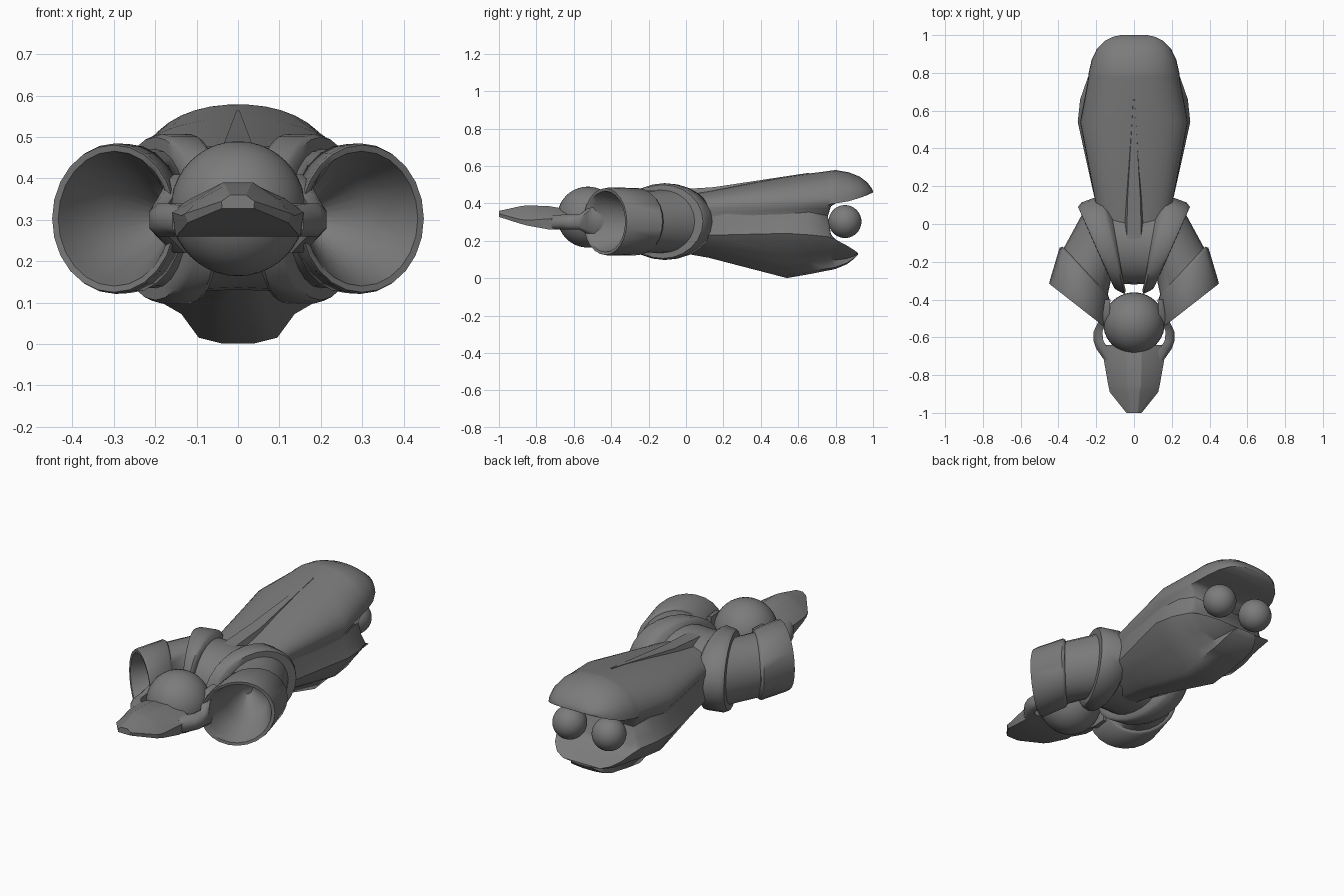
import bpy, bmesh
from math import sin, cos, pi, radians

grey = bpy.data.materials.new("dark_grey")
grey.diffuse_color = (0.2, 0.2, 0.2, 1)


def smooth(ob, angle=30):
    bpy.ops.object.select_all(action='DESELECT')
    ob.select_set(True)
    bpy.context.view_layer.objects.active = ob
    bpy.ops.object.shade_smooth_by_angle(angle=radians(angle))
    ob.data.materials.append(grey)


def loft(name, rings, angle=30, cap_start=True, cap_end=True):
    """Skin a list of equal-length point rings."""
    bm = bmesh.new()
    vs = [[bm.verts.new(p) for p in r] for r in rings]
    n = len(vs[0])
    for a, b in zip(vs, vs[1:]):
        for i in range(n):
            j = (i + 1) % n
            bm.faces.new((a[i], a[j], b[j], b[i]))
    if cap_start:
        bm.faces.new(vs[0])
    if cap_end:
        bm.faces.new(vs[-1])
    bmesh.ops.recalc_face_normals(bm, faces=bm.faces)
    me = bpy.data.meshes.new(name)
    bm.to_mesh(me)
    bm.free()
    ob = bpy.data.objects.new(name, me)
    bpy.context.collection.objects.link(ob)
    smooth(ob, angle)
    return ob


def ball(name, loc, r):
    bpy.ops.mesh.primitive_uv_sphere_add(segments=40, ring_count=20, radius=r, location=loc)
    bpy.context.object.name = name
    smooth(bpy.context.object)


def mirrored(half):
    """Half profile running from the right side to the left, mirrored in x."""
    return half + [(-x, y, z) for x, y, z in reversed(half)]


# Cockpit ball and the two rear balls
ball("cockpit_ball", (0, -0.525, 0.327), 0.163)
for s in (-1, 1):
    ball("rear_ball", (s * 0.121, 0.85, 0.303), 0.088)


# Bent intake ducts: (x, y, turn, radius across, radius in z)
def hoop(s, x, y, deg, rh, rv, n=24):
    a = radians(deg)
    return [(s * (x + cos(a) * rh * cos(t)), y + sin(a) * rh * cos(t), 0.303 + rv * sin(t))
            for t in (2 * pi * i / n for i in range(n))]


duct = [
    (0.00, -0.11, 90, 0.21, 0.172), (0.09, -0.11, 80, 0.21, 0.175),
    (0.10, -0.11, 77, 0.25, 0.195), (0.115, -0.11, 76, 0.268, 0.205),
    (0.185, -0.118, 68, 0.25, 0.205), (0.20, -0.125, 66, 0.236, 0.197),
    (0.20, -0.127, 66, 0.19, 0.168), (0.255, -0.25, 47, 0.17, 0.165),
    (0.257, -0.252, 47, 0.18, 0.172), (0.262, -0.262, 46, 0.19, 0.180),
    (0.296, -0.415, 39, 0.191, 0.182), (0.301, -0.432, 38, 0.188, 0.178),
    (0.299, -0.431, 38, 0.172, 0.163), (0.29, -0.405, 39, 0.163, 0.155),
    (0.24, -0.26, 45, 0.11, 0.11), (0.17, -0.16, 60, 0.03, 0.03),
]
for s in (-1, 1):
    loft("intake_duct", [hoop(s, *d) for d in duct], 50, cap_start=False)


# Upper hood: (y, half width, arch base, arch top, floor, waist inset)
def arch(y, w, base, top, floor, inset):
    pts = [(w * inset, y, floor), (w * (inset + 1) / 2, y, base + (floor - base) * 0.3)]
    for i in range(10):
        t = pi / 2 * i / 9.5
        pts.append((w * cos(t) ** 0.92, y, base + (top - base) * sin(t) ** 0.92))
    return mirrored(pts)


hood = [
    (-0.05, 0.17, 0.36, 0.44, 0.29, 0.97), (0.12, 0.205, 0.375, 0.465, 0.30, 0.97),
    (0.54, 0.285, 0.385, 0.545, 0.32, 0.9), (0.755, 0.245, 0.395, 0.573, 0.32, 0.85),
    (0.775, 0.243, 0.398, 0.576, 0.385, 0.85), (0.80, 0.24, 0.40, 0.579, 0.40, 0.87),
    (0.87, 0.224, 0.412, 0.567, 0.415, 0.9), (0.93, 0.195, 0.430, 0.543, 0.430, 0.9),
    (0.97, 0.155, 0.446, 0.512, 0.445, 0.92), (0.99, 0.115, 0.455, 0.485, 0.454, 0.95),
    (1.0, 0.07, 0.46, 0.466, 0.459, 0.97),
]
loft("upper_hood", [arch(*h) for h in hood], 50)


# Lower hull: (y, half width, ceiling, shoulder, bottom, keel half width, waist inset)
def hull(y, w, ceil, side, bottom, keel, inset):
    d = side - bottom
    return mirrored([(w * inset, y, ceil), (w * (inset + 1) / 2, y, side + (ceil - side) * 0.4),
                     (w, y, side), (w * 0.74, y, side - d * 0.5),
                     (w * 0.46, y, side - d * 0.7), (keel, y, bottom + d * 0.06),
                     (keel * 0.4, y, bottom)])


belly = [
    (-0.05, 0.17, 0.34, 0.22, 0.14, 0.05, 0.98), (0.12, 0.205, 0.36, 0.23, 0.11, 0.06, 0.97),
    (0.54, 0.298, 0.36, 0.24, 0.001, 0.095, 0.87), (0.66, 0.285, 0.36, 0.232, 0.022, 0.10, 0.84),
    (0.755, 0.252, 0.35, 0.222, 0.041, 0.10, 0.83), (0.775, 0.245, 0.235, 0.216, 0.044, 0.10, 0.85),
    (0.80, 0.235, 0.205, 0.207, 0.05, 0.10, 0.87), (0.86, 0.205, 0.172, 0.175, 0.075, 0.095, 0.9),
    (0.90, 0.165, 0.148, 0.150, 0.105, 0.08, 0.92), (0.92, 0.115, 0.134, 0.134, 0.126, 0.06, 0.95),
]
loft("lower_hull", [hull(*b) for b in belly], 45)

# Tapering ridge along the back
loft("back_ridge", [[(-w, y, lo), (-w * 0.6, y, hi), (w * 0.6, y, hi), (w, y, lo)]
                    for y, w, lo, hi in ((-0.08, 0.065, 0.40, 0.472), (0.15, 0.055, 0.42, 0.487),
                                         (0.66, 0.006, 0.53, 0.564))], 20)


# Faceted nose plate: (y, half width, ridge half width, bottom, edge, top)
def nose(y, w, a, bottom, edge, top):
    return mirrored([(w * 0.95, y, bottom), (w, y, edge),
                     (w * 0.72, y, edge + (top - edge) * 0.5), (a, y, top)])


plate = [(-1.0, 0.04, 0.02, 0.328, 0.345, 0.36), (-0.89, 0.128, 0.03, 0.293, 0.315, 0.384),
         (-0.85, 0.137, 0.037, 0.282, 0.31, 0.39), (-0.73, 0.158, 0.04, 0.26, 0.318, 0.385),
         (-0.64, 0.165, 0.04, 0.26, 0.32, 0.37)]
loft("nose_plate", [nose(*p) for p in plate], 15)

# Fork arms joining nose and intakes: (y, inner x, outer x, bottom, top)
arm = [(-0.72, 0.11, 0.158, 0.26, 0.335), (-0.66, 0.135, 0.20, 0.26, 0.34),
       (-0.62, 0.162, 0.214, 0.26, 0.34), (-0.57, 0.168, 0.214, 0.26, 0.34),
       (-0.53, 0.148, 0.195, 0.24, 0.37), (-0.48, 0.13, 0.172, 0.22, 0.41),
       (-0.40, 0.125, 0.155, 0.22, 0.41)]
for s in (-1, 1):
    rings = []
    for y, x0, x1, lo, hi in arm:
        c = (x1 - x0) * 0.4
        rings.append([(s * x, y, z) for x, z in (
            (x0, lo), (x1 - c, lo), (x1, lo + c), (x1, hi - c), (x1 - c, hi), (x0, hi))])
    loft("fork_arm", rings, 50)
